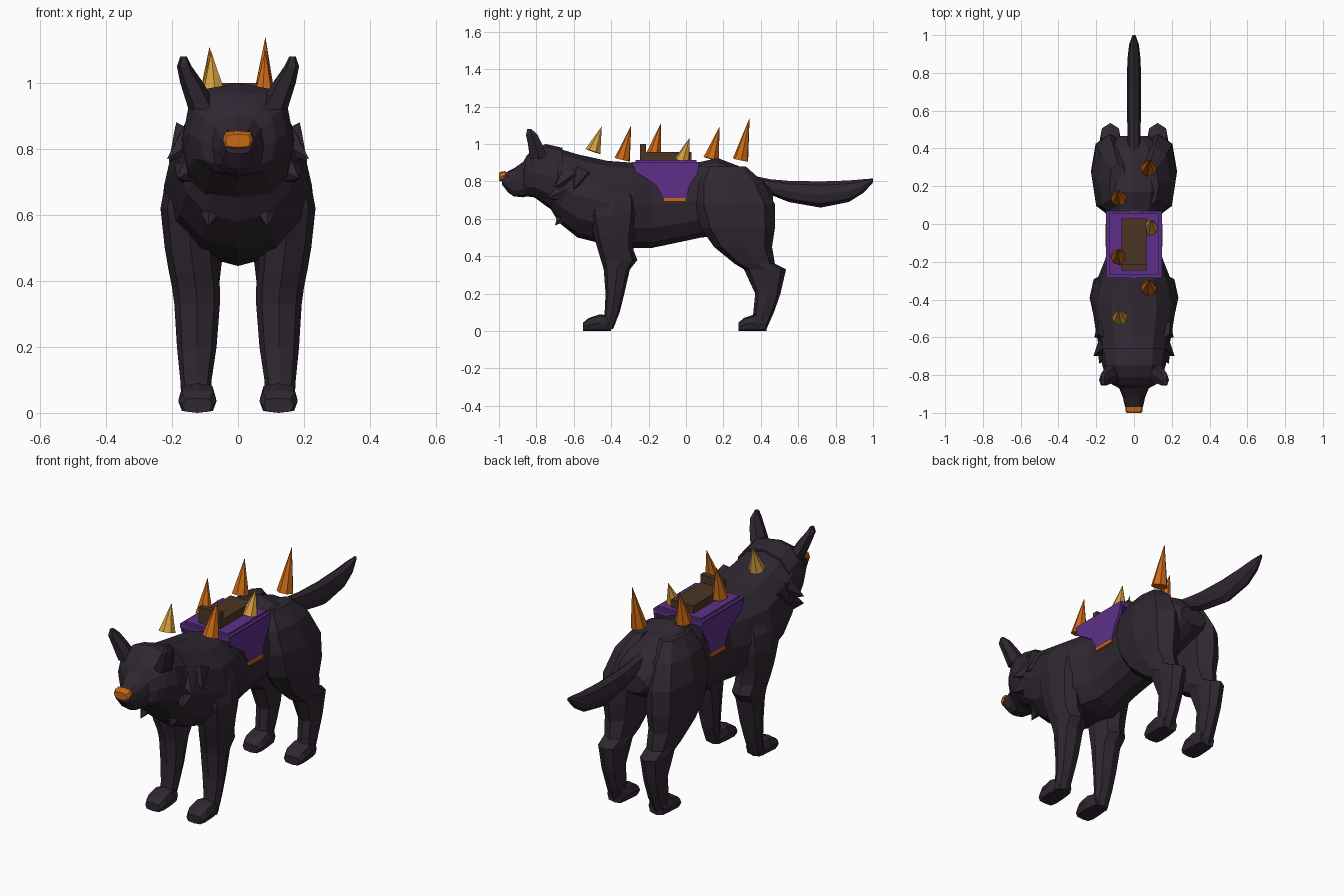
import bpy, bmesh
from math import cos, sin, tau, pi
from mathutils import Vector
from mathutils.bvhtree import BVHTree

cube = bpy.data.objects.get("Cube")
if cube:
    bpy.data.objects.remove(cube, do_unlink=True)


def material(name, r, g, b):
    mat = bpy.data.materials.new(name)
    mat.use_nodes = True
    mat.diffuse_color = (r, g, b, 1)
    bsdf = mat.node_tree.nodes["Principled BSDF"]
    bsdf.inputs["Base Color"].default_value = (r, g, b, 1)
    bsdf.inputs["Roughness"].default_value = 0.9
    return mat


FUR = material("dark fur", 0.029, 0.02, 0.031)
PURPLE = material("purple cloth", 0.11, 0.03, 0.25)
BROWN = material("brown leather", 0.07, 0.037, 0.018)
ORANGE = material("orange", 0.6, 0.14, 0.008)
GOLD = material("gold", 0.64, 0.34, 0.05)


def finish(name, bm, mat, mirror=False):
    """Turn a bmesh into a flat shaded object, mirrored across x if asked."""
    bmesh.ops.recalc_face_normals(bm, faces=bm.faces)
    mesh = bpy.data.meshes.new(name)
    bm.to_mesh(mesh)
    bm.free()
    mesh.materials.append(mat)
    obj = bpy.data.objects.new(name, mesh)
    bpy.context.collection.objects.link(obj)
    if mirror:
        obj.modifiers.new("Mirror", "MIRROR").use_mirror_merge = False
    return obj


def skin(rings):
    """Join rings of points with quads and cap the ends."""
    bm = bmesh.new()
    loops = [[bm.verts.new(p) for p in ring] for ring in rings]
    n = len(loops[0])
    for a, b in zip(loops, loops[1:]):
        for i in range(n):
            j = (i + 1) % n
            bm.faces.new((a[i], a[j], b[j], b[i]))
    bm.faces.new(loops[0])
    bm.faces.new(loops[-1])
    return bm


def oval(n, power):
    """Unit outline; a power below one makes it boxier."""
    def soft(v):
        return abs(v) ** power * (1 if v > 0 else -1)
    return [(soft(cos(tau * i / n)), soft(sin(tau * i / n))) for i in range(n)]


def along_y(sections, n=12, power=1.0, x=0.0):
    """Sections are (y, bottom, top, half width)."""
    return skin([[(x + w * c, y, (lo + hi) / 2 + (hi - lo) / 2 * s)
                  for c, s in oval(n, power)] for y, lo, hi, w in sections])


def along_z(sections, n=8, power=0.85):
    """Sections are (z, front, back, inner x, outer x)."""
    return skin([[((i + o) / 2 + (o - i) / 2 * c, (f + b) / 2 + (b - f) / 2 * s, z)
                  for c, s in oval(n, power)] for z, f, b, i, o in sections])


def box(name, lo, hi, mat, mirror=False):
    bm = bmesh.new()
    bmesh.ops.create_cube(bm, size=1)
    for v in bm.verts:
        v.co = [(a + b) / 2 + c * (b - a) for a, b, c in zip(lo, hi, v.co)]
    return finish(name, bm, mat, mirror)


def spike(name, base, tip, radius, mat, sides=6, mirror=False):
    base, tip = Vector(base), Vector(tip)
    axis = tip - base
    bm = bmesh.new()
    bmesh.ops.create_cone(bm, cap_ends=True, segments=sides, radius1=radius,
                          radius2=0, depth=axis.length)
    turn = axis.to_track_quat("Z", "Y")
    for v in bm.verts:
        v.co = turn @ v.co + (base + tip) / 2
    return finish(name, bm, mat, mirror)


# Torso from neck to rump
finish("body", along_y([
    (-0.74, 0.68, 0.98, 0.13), (-0.68, 0.58, 0.975, 0.18),
    (-0.58, 0.5, 0.945, 0.2), (-0.42, 0.46, 0.91, 0.225),
    (-0.28, 0.445, 0.9, 0.19), (-0.18, 0.445, 0.9, 0.15),
    (-0.06, 0.47, 0.9, 0.14), (0.08, 0.5, 0.905, 0.15),
    (0.17, 0.51, 0.925, 0.17), (0.3, 0.55, 0.875, 0.17),
    (0.41, 0.6, 0.81, 0.13), (0.465, 0.64, 0.74, 0.08)], power=0.9), FUR)

# Head with tapered muzzle
head_mesh = along_y([
    (-0.985, 0.785, 0.835, 0.042), (-0.95, 0.74, 0.855, 0.052),
    (-0.92, 0.72, 0.87, 0.058), (-0.87, 0.715, 0.905, 0.078),
    (-0.85, 0.72, 0.94, 0.115), (-0.81, 0.715, 0.975, 0.148),
    (-0.75, 0.67, 1.0, 0.168), (-0.66, 0.61, 0.98, 0.17)], power=0.8)
head_tree = BVHTree.FromBMesh(head_mesh)
finish("head", head_mesh, FUR)
finish("nose", along_y([
    (-1.0, 0.805, 0.845, 0.038), (-0.99, 0.8, 0.852, 0.046),
    (-0.965, 0.81, 0.856, 0.046)], n=8, power=0.5), ORANGE)

# Slanted eyes, laid on the face as thin plates
spot, normal, _, _ = head_tree.ray_cast(Vector((0.105, -2, 0.885)), Vector((0, 1, 0)))
eye = bmesh.new()
bmesh.ops.create_cone(eye, cap_ends=True, segments=6, radius1=0.024,
                      radius2=0.024, depth=0.009)
side = Vector((0, 0, 1)).cross(normal).normalized()
rise = normal.cross(side)
across, up = side * cos(0.35) + rise * sin(0.35), rise * cos(0.35) - side * sin(0.35)
for v in eye.verts:
    v.co = spot + across * v.co.x + up * v.co.y * 0.65 + normal * (v.co.z + 0.003)
finish("eyes", eye, ORANGE, mirror=True)

# Ears
finish("ears", along_z([
    (0.92, -0.84, -0.73, 0.06, 0.15), (1.0, -0.85, -0.765, 0.105, 0.175),
    (1.05, -0.86, -0.79, 0.14, 0.185), (1.08, -0.85, -0.825, 0.155, 0.175)],
    n=6), FUR, mirror=True)

# Fur tufts around the neck
for base, tip in [((0.14, -0.64, 0.82), (0.215, -0.7, 0.77)),
                  ((0.14, -0.66, 0.74), (0.185, -0.74, 0.71)),
                  ((0.08, -0.63, 0.64), (0.09, -0.7, 0.565)),
                  ((0.15, -0.56, 0.84), (0.21, -0.6, 0.76))]:
    spike("neck_tufts", base, tip, 0.06, FUR, sides=5, mirror=True)

# Front legs
finish("front_legs", along_z([
    (0.8, -0.46, -0.3, 0.06, 0.17), (0.7, -0.51, -0.26, 0.07, 0.22),
    (0.62, -0.52, -0.26, 0.07, 0.235), (0.5, -0.49, -0.28, 0.065, 0.222),
    (0.43, -0.47, -0.28, 0.06, 0.21), (0.38, -0.455, -0.26, 0.055, 0.2),
    (0.33, -0.44, -0.3, 0.055, 0.193), (0.2, -0.43, -0.33, 0.065, 0.185),
    (0.1, -0.435, -0.355, 0.08, 0.175), (0.01, -0.45, -0.39, 0.085, 0.17)]),
    FUR, mirror=True)

# Hind legs with thigh and hock
finish("hind_legs", along_z([
    (0.88, 0.1, 0.32, 0.04, 0.13), (0.8, 0.05, 0.41, 0.03, 0.19),
    (0.68, 0.04, 0.475, 0.03, 0.225), (0.55, 0.08, 0.475, 0.035, 0.228),
    (0.45, 0.15, 0.46, 0.05, 0.21), (0.36, 0.26, 0.475, 0.06, 0.19),
    (0.33, 0.31, 0.535, 0.065, 0.185), (0.2, 0.37, 0.505, 0.075, 0.175),
    (0.1, 0.36, 0.47, 0.08, 0.17), (0.01, 0.35, 0.43, 0.085, 0.17)]),
    FUR, mirror=True)

# Paws, the same shape at both pairs of legs
for name, toe in [("front_paws", -0.55), ("hind_paws", 0.28)]:
    finish(name, along_y([
        (toe, 0, 0.045, 0.045), (toe + 0.03, 0, 0.07, 0.058),
        (toe + 0.09, 0, 0.09, 0.056), (toe + 0.15, 0, 0.08, 0.045)],
        n=8, power=0.6, x=0.123), FUR, mirror=True)

# Tail
finish("tail", along_y([
    (0.36, 0.76, 0.83, 0.028), (0.45, 0.73, 0.812, 0.034),
    (0.55, 0.69, 0.803, 0.036), (0.72, 0.66, 0.8, 0.038),
    (0.87, 0.69, 0.805, 0.035), (0.95, 0.74, 0.812, 0.026),
    (1.0, 0.795, 0.816, 0.008)], n=8), FUR)

# Saddle cloth, side flaps, hem bars and seat
box("saddle_cloth", (-0.145, -0.285, 0.88), (0.145, 0.07, 0.905), PURPLE)
box("saddle_pad", (-0.13, -0.27, 0.9), (0.13, 0.055, 0.916), PURPLE)
flap_outline = [(-0.285, 0.9), (-0.27, 0.85), (-0.22, 0.82), (-0.16, 0.78),
                (-0.12, 0.71), (0, 0.71), (0.02, 0.78), (0.06, 0.84), (0.07, 0.9)]
finish("saddle_flaps", skin([[(x, y, z) for y, z in flap_outline]
                             for x in (0.132, 0.147)]), PURPLE, mirror=True)
box("flap_hems", (0.13, -0.12, 0.692), (0.152, 0.0, 0.712), ORANGE, mirror=True)
box("seat", (-0.065, -0.22, 0.91), (0.065, 0.03, 0.957), BROWN)
box("seat_front", (-0.065, -0.245, 0.91), (0.065, -0.215, 1.0), BROWN)

# Back spikes: x, base y, base z, tip y, tip z
for x, y, z, tip_y, tip_z, mat in [
        (-0.075, -0.497, 0.96, -0.45, 1.095, GOLD),
        (0.077, -0.34, 0.916, -0.293, 1.1, ORANGE),
        (-0.08, -0.175, 0.935, -0.135, 1.11, ORANGE),
        (0.085, -0.02, 0.91, 0.02, 1.035, GOLD),
        (-0.08, 0.135, 0.92, 0.18, 1.095, ORANGE),
        (0.077, 0.292, 0.914, 0.34, 1.14, ORANGE)]:
    spike("back_spike", (x, y, z), (x * 1.08, tip_y, tip_z), 0.043, mat, sides=7)
